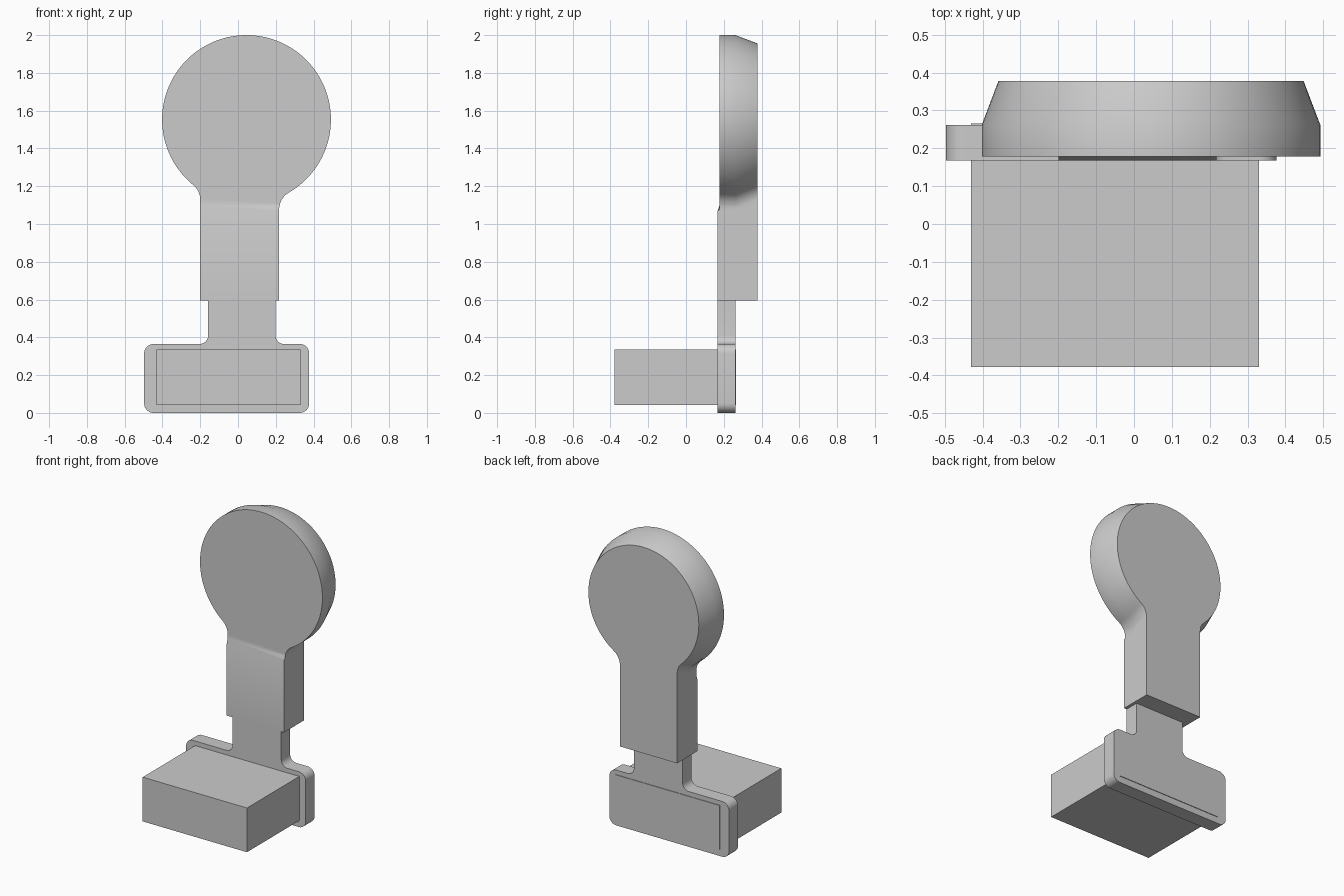
import bpy, bmesh
from math import sin, cos, atan2, sqrt, pi, radians
from mathutils import Vector

cube = bpy.data.objects.get("Cube")
if cube:
    bpy.data.objects.remove(cube, do_unlink=True)

grey = bpy.data.materials.new("plain_grey")
grey.use_nodes = True
colour = (0.6, 0.6, 0.6, 1)
grey.diffuse_color = colour
grey.node_tree.nodes["Principled BSDF"].inputs["Base Color"].default_value = colour


def arc(cx, cz, r, a0, a1, steps):
    return [(cx + r * cos(a0 + (a1 - a0) * i / steps),
             cz + r * sin(a0 + (a1 - a0) * i / steps)) for i in range(steps + 1)]


def rounded(corners, steps=8):
    """Round the right-angle corners of an outline; each corner is x, z, radius."""
    pts = []
    for i, (x, z, r) in enumerate(corners):
        p = Vector((x, z))
        if r == 0:
            pts.append((x, z))
            continue
        u = (Vector(corners[i - 1][:2]) - p).normalized()
        v = (Vector(corners[(i + 1) % len(corners)][:2]) - p).normalized()
        centre = p + (u + v) * r
        for k in range(steps + 1):
            t = pi / 2 * k / steps
            pts.append(tuple(centre - v * r * cos(t) - u * r * sin(t)))
    return pts


def loft(name, layers, adjust=None):
    """Bridge equal-length xz outlines placed at successive depths y, with caps."""
    bm = bmesh.new()
    rings = [[bm.verts.new((x, y, z)) for x, z in pts] for y, pts in layers]
    n = len(rings[0])
    for a, b in zip(rings, rings[1:]):
        for i in range(n):
            j = (i + 1) % n
            bm.faces.new((a[i], a[j], b[j], b[i]))
    bm.faces.new(rings[0])
    bm.faces.new(rings[-1])
    if adjust:
        adjust(bm)
    bmesh.ops.recalc_face_normals(bm, faces=bm.faces)
    mesh = bpy.data.meshes.new(name)
    bm.to_mesh(mesh)
    bm.free()
    mesh.materials.append(grey)
    obj = bpy.data.objects.new(name, mesh)
    bpy.context.collection.objects.link(obj)
    bpy.ops.object.select_all(action='DESELECT')
    obj.select_set(True)
    bpy.context.view_layer.objects.active = obj
    bpy.ops.object.shade_smooth_by_angle(angle=radians(30))
    return obj


# Round head flowing into the handle through a fillet on each side
HEAD_X, HEAD_Z = 0.045, 1.553
LEFT, RIGHT, BOTTOM = 0.218, -0.2, 0.595


def paddle(radius, fillet=0.1):
    def side(edge, sign):
        dx = sign * (edge - HEAD_X) + fillet
        dz = sqrt((radius + fillet) ** 2 - dx * dx)
        a = atan2(dz, dx)
        return edge + sign * fillet, HEAD_Z - dz, a
    lx, lz, la = side(LEFT, 1)
    rx, rz, ra = side(RIGHT, -1)
    pts = [(RIGHT, BOTTOM), (LEFT, BOTTOM)]
    pts += arc(lx, lz, fillet, pi, pi - la, 10)
    pts += arc(HEAD_X, HEAD_Z, radius, -la, pi + ra, 96)[1:-1]
    pts += arc(rx, rz, fillet, ra, 0, 10)
    return pts


def step_front(bm):
    # The handle's front stands slightly proud of the head's front
    for z in (1.07, 1.1):
        bmesh.ops.bisect_plane(bm, geom=bm.verts[:] + bm.edges[:] + bm.faces[:],
                               plane_co=(0, 0, z), plane_no=(0, 0, 1))
    for v in bm.verts:
        if v.co.y < 0.2 and v.co.z < 1.075:
            v.co.y = 0.168


loft("head_and_handle", [(0.178, paddle(0.447)), (0.262, paddle(0.447)),
                         (0.378, paddle(0.403))], step_front)

# Base plate with its neck
plate = rounded([(-0.497, 0, 0.05), (0.377, 0, 0.05), (0.377, 0.365, 0.05),
                 (0.198, 0.365, 0.045), (0.198, BOTTOM, 0), (-0.158, BOTTOM, 0),
                 (-0.158, 0.365, 0.045), (-0.497, 0.365, 0.05)])
loft("base_plate_and_neck", [(0.168, plate), (0.261, plate)])

# Block running forward through the base plate
block = [(-0.431, 0.043), (0.33, 0.043), (0.33, 0.335), (-0.431, 0.335)]
loft("front_block", [(-0.378, block), (0.265, block)])
